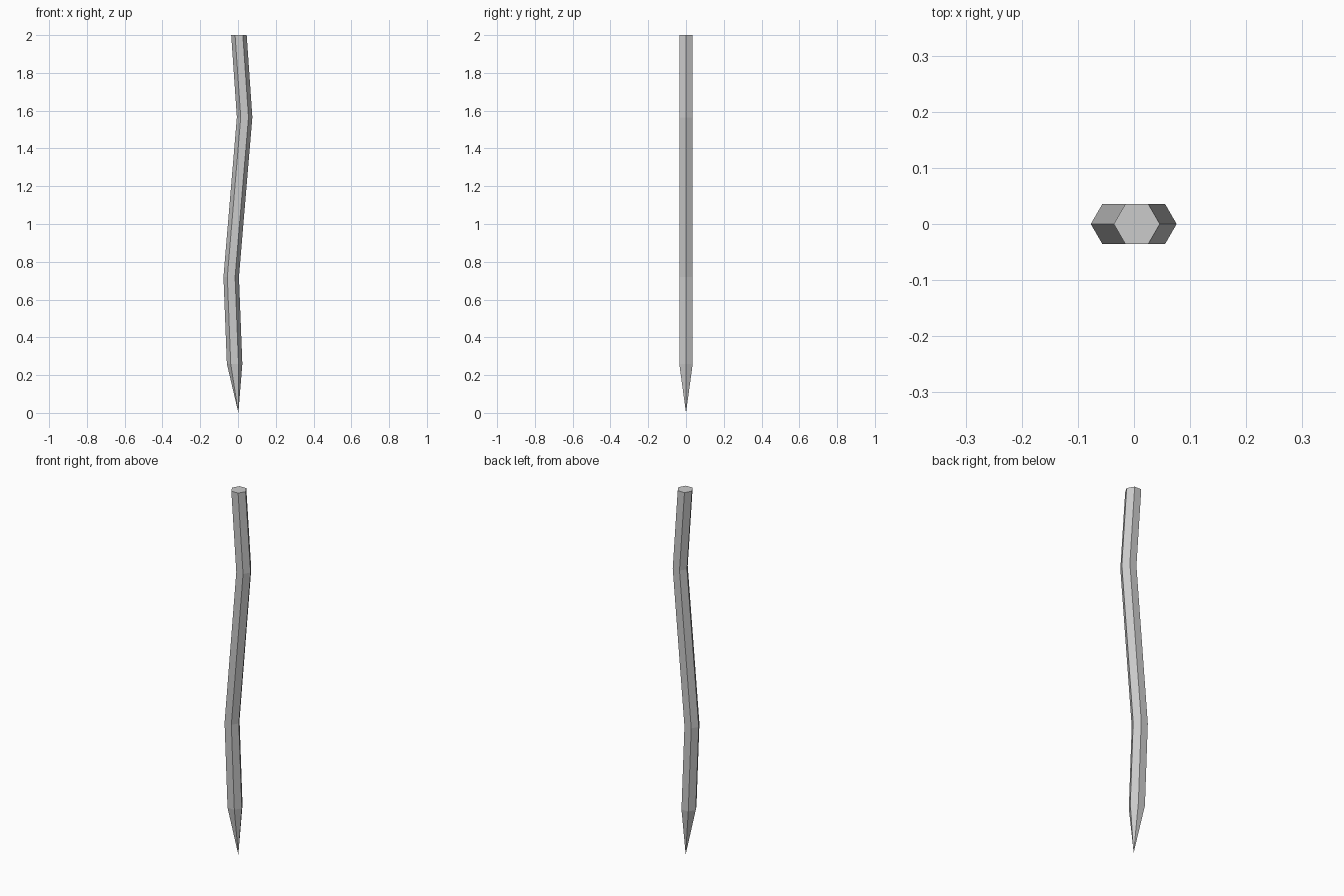
import bpy, bmesh
from math import cos, sin, pi

if "Cube" in bpy.data.objects:
    bpy.data.objects.remove(bpy.data.objects["Cube"])

SIDES, RADIUS = 6, 0.041

# Crooked centre line of the stake: (x offset, height)
PATH = [(-0.018, 0.26), (-0.036, 0.72), (0.035, 1.565), (0.005, 2.0)]
TIP = (0.002, 0, 0)

bm = bmesh.new()


def ring(cx, z):
    return [bm.verts.new((cx + RADIUS * cos(2 * pi * i / SIDES),
                          RADIUS * sin(2 * pi * i / SIDES), z)) for i in range(SIDES)]


rings = [ring(x, z) for x, z in PATH]
tip = bm.verts.new(TIP)

# Shaft walls between consecutive rings
for low, high in zip(rings, rings[1:]):
    for i in range(SIDES):
        j = (i + 1) % SIDES
        bm.faces.new((low[i], low[j], high[j], high[i]))

# Sharpened point and flat top
for i in range(SIDES):
    bm.faces.new((tip, rings[0][(i + 1) % SIDES], rings[0][i]))
bm.faces.new(rings[-1])

bmesh.ops.recalc_face_normals(bm, faces=bm.faces)
mesh = bpy.data.meshes.new("wooden_stake")
bm.to_mesh(mesh)
bm.free()
stake = bpy.data.objects.new("wooden_stake", mesh)
bpy.context.collection.objects.link(stake)
